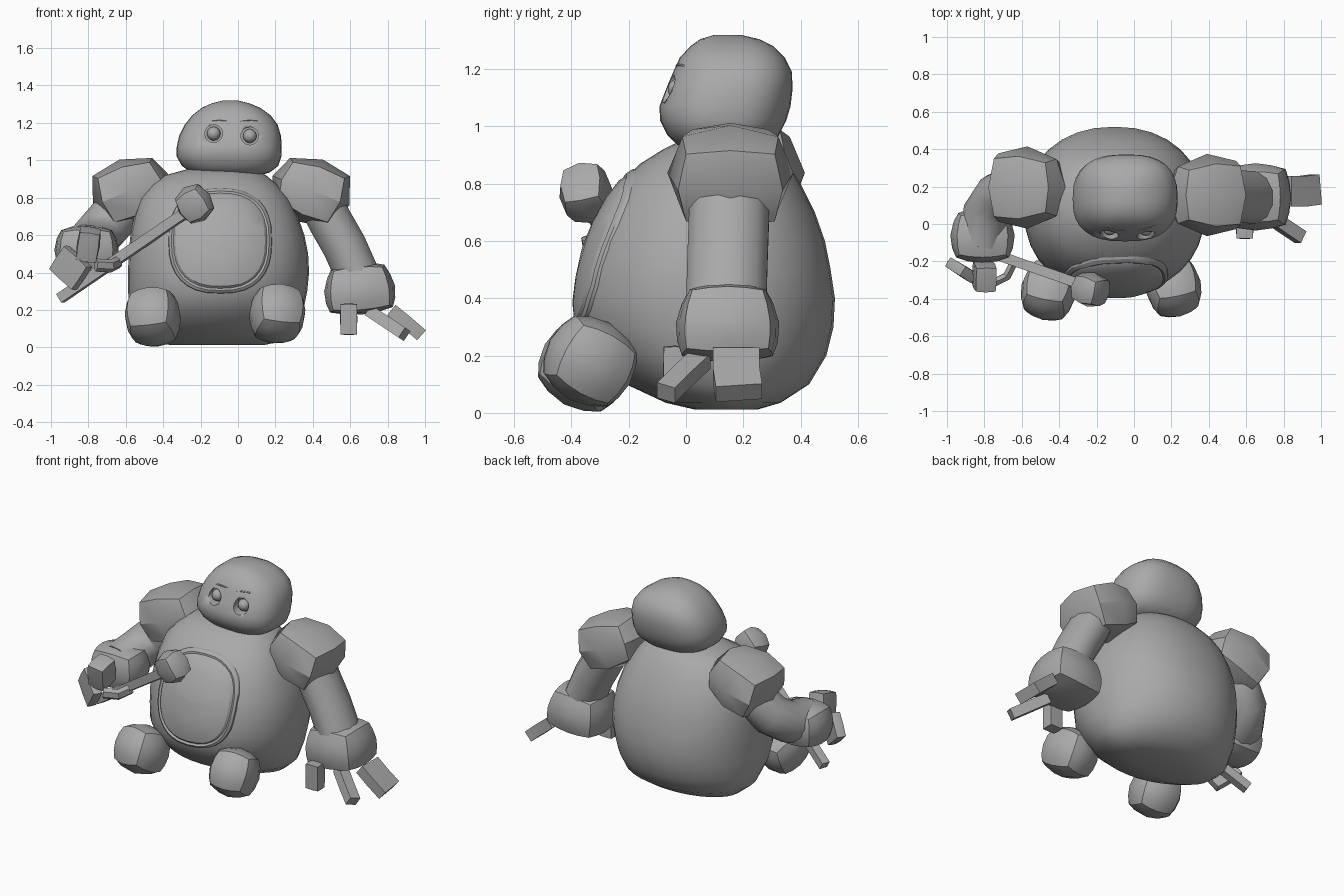
import bpy, bmesh, math
from mathutils import Vector, Matrix, Euler

if "Cube" in bpy.data.objects:
    bpy.data.objects.remove(bpy.data.objects["Cube"])

gray = bpy.data.materials.new("plain gray")
gray.diffuse_color = (0.4, 0.4, 0.4, 1)
gray.use_nodes = True
gray.node_tree.nodes["Principled BSDF"].inputs["Base Color"].default_value = gray.diffuse_color


def finish(bm, name, angle=35):
    bmesh.ops.recalc_face_normals(bm, faces=bm.faces)
    me = bpy.data.meshes.new(name)
    bm.to_mesh(me)
    bm.free()
    ob = bpy.data.objects.new(name, me)
    bpy.context.collection.objects.link(ob)
    me.materials.append(gray)
    bpy.ops.object.select_all(action='DESELECT')
    ob.select_set(True)
    bpy.context.view_layer.objects.active = ob
    bpy.ops.object.shade_smooth_by_angle(angle=math.radians(angle))
    return ob


def spow(v, p):
    return math.copysign(abs(v) ** p, v)


def bridge(bm, rings):
    """Skin a list of closed rings and cap both ends."""
    vr = [[bm.verts.new(p) for p in r] for r in rings]
    n = len(vr[0])
    for a, b in zip(vr, vr[1:]):
        for i in range(n):
            bm.faces.new((a[i], a[(i + 1) % n], b[(i + 1) % n], b[i]))
    bm.faces.new(vr[0])
    bm.faces.new(vr[-1])


def loft(name, rows, expo, sides):
    """Rows are (z, x min, x max, y min, y max) of rounded sections."""
    rings = []
    for z, x0, x1, y0, y1 in rows:
        ring, n = [], expo(z)
        for i in range(sides):
            t = 2 * math.pi * i / sides
            ring.append(((x0 + x1) / 2 + (x1 - x0) / 2 * spow(math.cos(t), 2 / n),
                         (y0 + y1) / 2 + (y1 - y0) / 2 * spow(math.sin(t), 2 / n), z))
        rings.append(ring)
    bm = bmesh.new()
    bridge(bm, rings)
    return finish(bm, name)


def front_y(rows, expo, x, z):
    """Front surface of a loft at x, z."""
    n = expo(z)
    for a, b in zip(rows, rows[1:]):
        if a[0] <= z <= b[0]:
            k = (z - a[0]) / (b[0] - a[0])
            _, x0, x1, y0, y1 = [p + (q - p) * k for p, q in zip(a, b)]
            u = min(1, abs(x - (x0 + x1) / 2) / ((x1 - x0) / 2))
            return (y0 + y1) / 2 - (y1 - y0) / 2 * (1 - u ** n) ** (1 / n)


def block(name, loc, half, rot=(0, 0, 0), round_=0.45, cuts=1, taper=0.0, axis=2):
    """Rounded box; taper narrows it toward the positive end of axis."""
    bm = bmesh.new()
    bmesh.ops.create_cube(bm, size=2)
    if cuts:
        bmesh.ops.subdivide_edges(bm, edges=bm.edges[:], cuts=cuts, use_grid_fill=True)
    m = Matrix.Translation(loc) @ Euler([math.radians(a) for a in rot]).to_matrix().to_4x4()
    for v in bm.verts:
        co = v.co.lerp(v.co.normalized(), round_)
        s = 1 - taper * co[axis]
        v.co = m @ Vector([c * h * (1 if i == axis else s)
                           for i, (c, h) in enumerate(zip(co, half))])
    return finish(bm, name)


def tube(name, pts, a, b, side, sides=12, angle=35):
    """Sweep an oval along points; b lies along the side vector."""
    pts = [Vector(p) for p in pts]
    rings = []
    for i, p in enumerate(pts):
        t = (pts[min(i + 1, len(pts) - 1)] - pts[max(i - 1, 0)]).normalized()
        u = t.cross(Vector(side)).normalized()
        w = u.cross(t)
        rings.append([p + u * a * math.cos(q) + w * b * math.sin(q)
                      for q in [2 * math.pi * (k + .5) / sides for k in range(sides)]])
    bm = bmesh.new()
    bridge(bm, rings)
    return finish(bm, name, angle)


# Body, rounder toward the bottom
def BN(z):
    return 2.0 + .25 * min(1, max(0, (z - .1) / .4))


BODY = [(0.012, -.36, .14, .03, .25), (0.035, -.47, .24, -.07, .33), (0.10, -.55, .315, -.21, .43),
        (0.20, -.58, .35, -.32, .49), (0.30, -.588, .37, -.375, .515), (0.40, -.588, .38, -.375, .52),
        (0.50, -.585, .375, -.36, .505), (0.60, -.575, .355, -.335, .485), (0.70, -.555, .32, -.29, .45),
        (0.80, -.52, .27, -.23, .40), (0.87, -.46, .21, -.16, .355), (0.92, -.39, .15, -.08, .31),
        (0.95, -.28, .08, -.02, .25)]
loft("body", BODY, BN, 32)

# Belly panel following the body front, with a groove inside its rim
bm = bmesh.new()
rings = []
for r, off in ((1.02, -.02), (1.0, .010), (.95, .016), (.91, .006), (.87, .016), (.65, .022), (.35, .022), (.05, .022)):
    ring = []
    for i in range(32):
        t = 2 * math.pi * i / 32
        x = -.095 + .275 * r * spow(math.cos(t), 2 / 2.5)
        z = .57 + .28 * r * spow(math.sin(t), 2 / 2.5)
        ring.append((x, front_y(BODY, BN, x, z) - off, z))
    rings.append(ring)
bridge(bm, rings)
finish(bm, "belly_panel", 25)

# Head
def HN(z):
    return 2.6


HEAD = [(0.915, -.18, .10, .02, .25), (0.935, -.25, .17, -.03, .29), (0.97, -.30, .215, -.065, .325),
        (1.02, -.328, .232, -.09, .35), (1.07, -.328, .234, -.093, .365), (1.13, -.315, .23, -.07, .372),
        (1.19, -.285, .212, -.045, .37), (1.24, -.245, .175, -.022, .345), (1.28, -.195, .12, .015, .305),
        (1.305, -.14, .06, .05, .255), (1.32, -.08, .0, .10, .19)]
head = loft("head", HEAD, HN, 32)

# Eye sockets, eyes and brow creases
for side, x, z in (("left", -.13, 1.143), ("right", .063, 1.13)):
    y = front_y(HEAD, HN, x, z)
    bm = bmesh.new()
    bmesh.ops.create_cone(bm, cap_ends=True, segments=14, radius1=.048, radius2=.048, depth=.09,
                          matrix=Matrix.Translation((x, y, z)) @ Matrix.Rotation(math.pi / 2, 4, 'X'))
    cutter = finish(bm, "socket_cutter")
    bpy.context.view_layer.objects.active = head
    mod = head.modifiers.new("socket", 'BOOLEAN')
    mod.operation, mod.object = 'DIFFERENCE', cutter
    bpy.ops.object.modifier_apply(modifier=mod.name)
    bpy.data.objects.remove(cutter)
    bm = bmesh.new()
    bmesh.ops.create_uvsphere(bm, u_segments=14, v_segments=10, radius=.037,
                              matrix=Matrix.Translation((x, y + .036, z)))
    finish(bm, side + "_eye")
    bx = x + (.03 if x < 0 else 0)
    pts = [(bx + d, front_y(HEAD, HN, bx + d, 1.215) + .002, 1.215 - d * d * 2) for d in (-.05, -.025, 0, .025, .05)]
    tube(side + "_brow", pts, .005, .005, (0, 1, 0), 6)

# Shoulders, mirrored about the body centre
for side, s, y in (("right", 1, .155), ("left", -1, .195)):
    block(side + "_shoulder", (-.09 + s * .48, y, .838), (.22, .22, .178), (0, s * 21, 0), .82, 1, -s * .12, 0)

# Arms
tube("right_arm", [(.41, .15, .85), (.49, .15, .68), (.57, .145, .54), (.65, .14, .36)], .122, .145, (0, 1, 0))
tube("left_arm", [(-.57, .19, .85), (-.65, .18, .715), (-.725, .15, .63), (-.785, .06, .565), (-.81, -.10, .53)],
     .13, .13, (1, .3, 0))

# Cuffs
block("right_cuff", (.65, .145, .315), (.19, .18, .14), (0, -5, 0), .62, 3, .1)
block("left_cuff", (-.81, -.06, .52), (.172, .15, .135), (0, 0, 0), .72, 3, .05, 1)

# Right hand fingers
block("right_thumb", (.592, -.04, .15), (.046, .04, .085), (0, 0, 0), .15)
tube("right_middle_finger", [(.71, .055, .19), (.80, -.01, .13), (.89, -.07, .07)], .045, .05, (0, 1, 0), 4, 20)
tube("right_outer_finger", [(.82, .175, .20), (.90, .175, .135), (.975, .185, .07)], .05, .115, (0, 1, 0), 4, 20)

# Left hand fingers
block("left_upper_finger", (-.80, -.28, .55), (.062, .075, .09), (15, 8, 0), .35)
block("left_outer_finger", (-.895, -.265, .425), (.10, .032, .085), (0, 38, -32), .25)
tube("left_thumb", [(-.64, -.20, .455), (-.68, -.28, .435), (-.76, -.32, .44)], .025, .035, (0, 0, 1), 6, 20)

# Mallet
tube("mallet_handle", [(-.95, -.09, .262), (-.22, -.345, .76)], .038, .038, (0, 0, 1), 4, 20)
block("mallet_head", (-.232, -.35, .768), (.1, .095, .105), (12, -32, -18), .85)

# Feet
for side, loc in (("right", (.21, -.335, .18)), ("left", (-.455, -.353, .163))):
    s = 1 if side == "right" else -1
    block(side + "_foot", loc, (.15, .162, .152), (-28, s * 6, s * 12), .83, 3)
